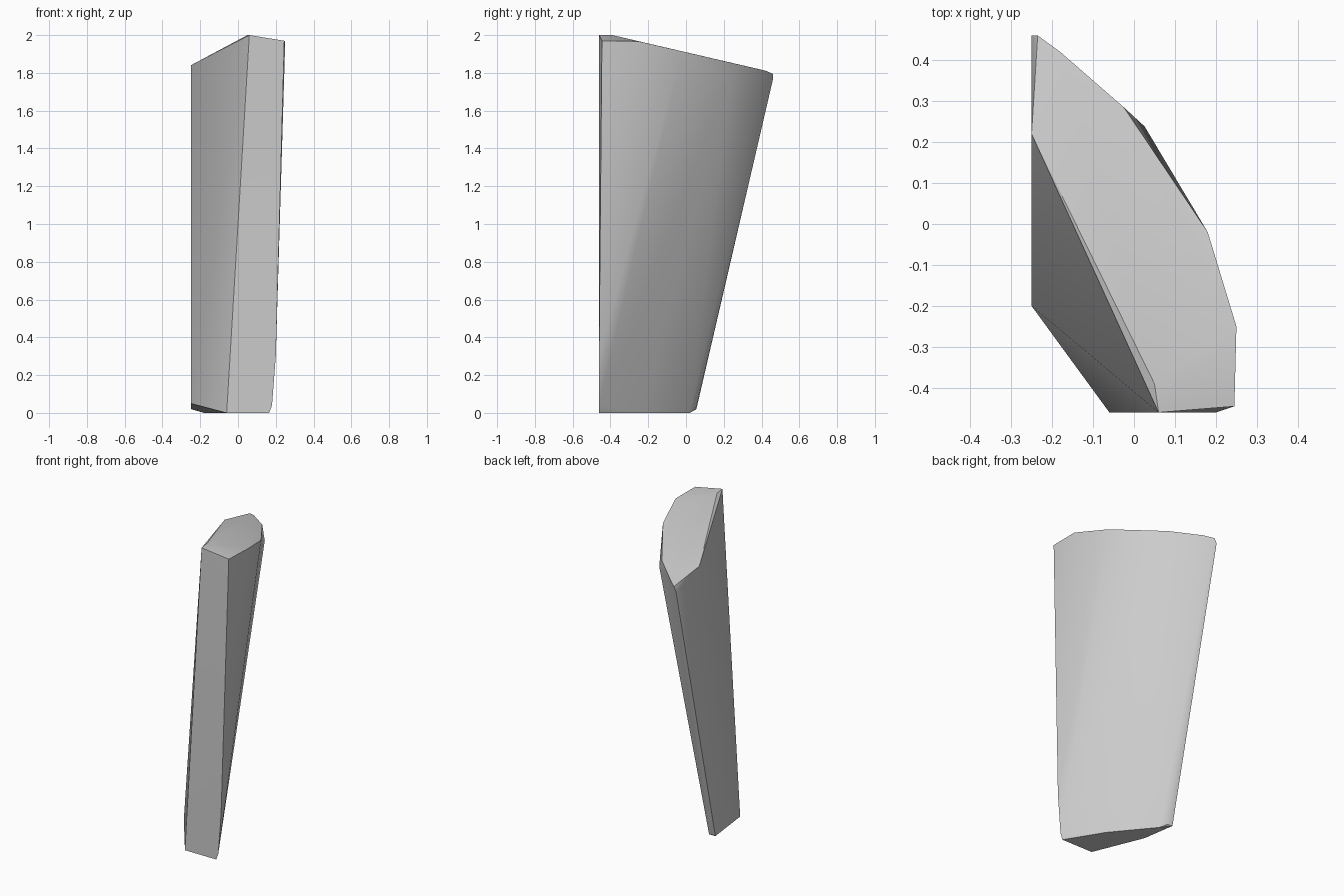
import bpy, bmesh, math

old = bpy.data.objects.get("Cube")
if old:
    bpy.data.objects.remove(old, do_unlink=True)

# Single grey material
stone = bpy.data.materials.new("light_grey_stone")
stone.use_nodes = True
colour = (0.6, 0.6, 0.6, 1)
stone.diffuse_color = colour
stone.node_tree.nodes["Principled BSDF"].inputs["Base Color"].default_value = colour

# Sloping top rim, counter-clockwise from the front corner, with a slight crown
top = [(0.06, -0.46, 2), (0.245, -0.445, 1.97), (0.25, -0.25, 1.967),
       (0.18, -0.02, 1.914), (-0.025, 0.285, 1.843), (-0.18, 0.42, 1.812),
       (-0.235, 0.46, 1.795), (-0.25, 0.22, 1.84), (0.05, -0.39, 2)]
# Bulge and chipped corner just under the rim
shoulder = [(0.026, 0.238, 1.77), (-0.25, 0.46, 1.765)]
# Narrow wedge-shaped foot with a chipped outer edge
foot = [(-0.06, -0.46, 0), (0.165, -0.46, 0), (0.18, -0.46, 0.04),
        (0.2, -0.46, 0.3), (0.14, -0.42, 0.02), (0.025, -0.23, 0),
        (-0.18, 0.02, 0), (-0.215, 0.05, 0.02),
        (-0.25, 0.055, 0.02), (-0.25, -0.2, 0.05)]

# Wrap the corner points in a faceted convex shard
bm = bmesh.new()
for point in top + shoulder + foot:
    bm.verts.new(point)
hull = bmesh.ops.convex_hull(bm, input=bm.verts)
loose = {g for g in hull["geom_interior"] + hull["geom_unused"]
         if isinstance(g, bmesh.types.BMVert)}
bmesh.ops.delete(bm, geom=list(loose), context="VERTS")
bmesh.ops.dissolve_limit(bm, angle_limit=math.radians(1),
                         verts=bm.verts, edges=bm.edges)
bmesh.ops.recalc_face_normals(bm, faces=bm.faces)
mesh = bpy.data.meshes.new("stone_shard")
bm.to_mesh(mesh)
bm.free()

shard = bpy.data.objects.new("stone_shard", mesh)
bpy.context.collection.objects.link(shard)
mesh.materials.append(stone)

# Soft bands on the curved side, crisp broken edges
bpy.ops.object.select_all(action="DESELECT")
shard.select_set(True)
bpy.context.view_layer.objects.active = shard
bpy.ops.object.shade_smooth_by_angle(angle=math.radians(30))
